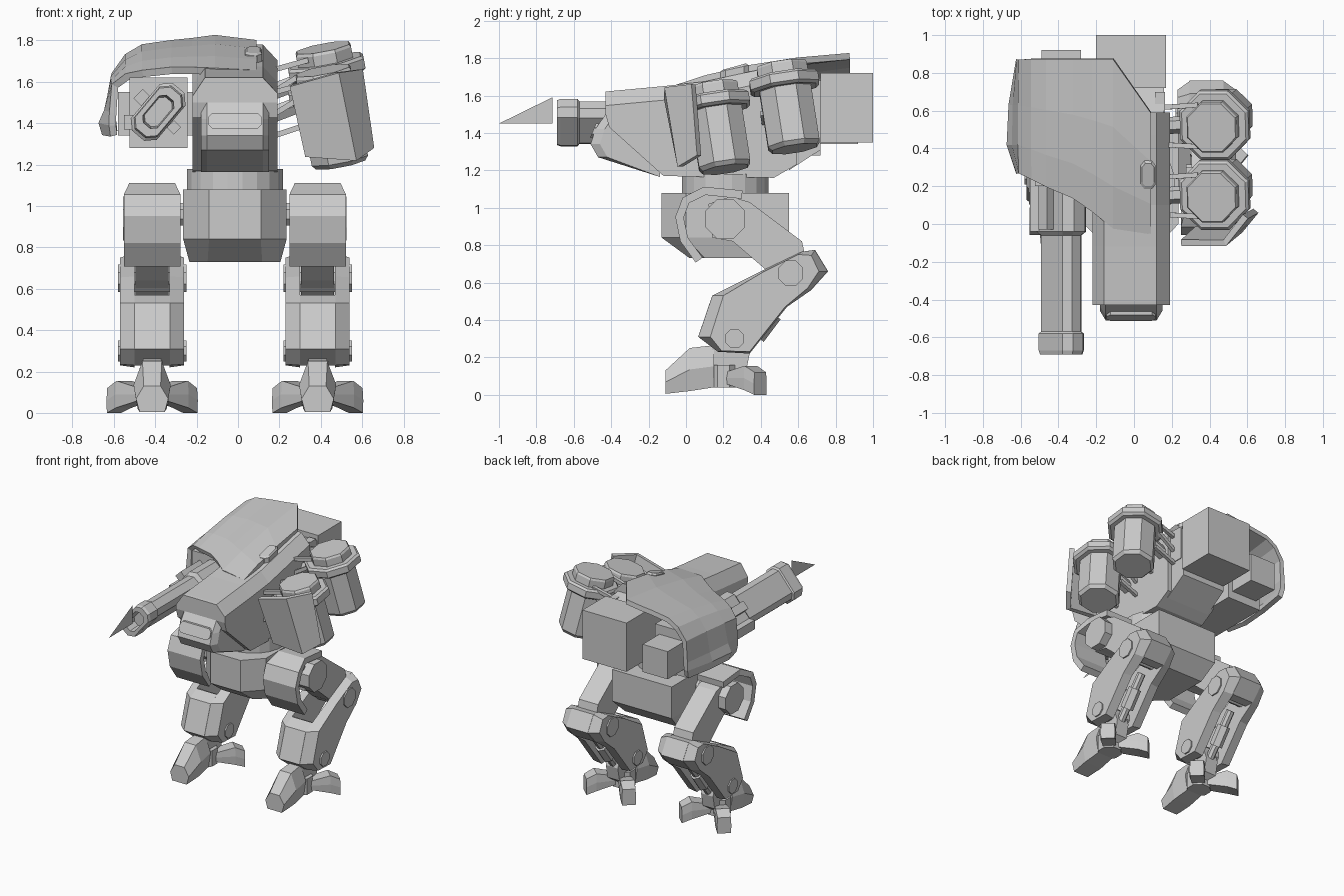
import bpy, bmesh, math
from mathutils import Vector

if "Cube" in bpy.data.objects:
    bpy.data.objects.remove(bpy.data.objects["Cube"])

C = -0.015  # symmetry plane of the walker


def mesh(name, verts, faces, thick=0):
    me = bpy.data.meshes.new(name)
    me.from_pydata([tuple(v) for v in verts], [], faces)
    bm = bmesh.new()
    bm.from_mesh(me)
    bmesh.ops.recalc_face_normals(bm, faces=bm.faces)
    bm.to_mesh(me)
    bm.free()
    ob = bpy.data.objects.new(name, me)
    bpy.context.collection.objects.link(ob)
    if thick:
        m = ob.modifiers.new("thickness", 'SOLIDIFY')
        m.thickness, m.offset = thick, 0
    return ob


def loft(name, rings):
    n, k = len(rings[0]), len(rings)
    faces = [(r*n+i, r*n+(i+1) % n, (r+1)*n+(i+1) % n, (r+1)*n+i)
             for r in range(k-1) for i in range(n)]
    faces += [tuple(range(n)), tuple(range((k-1)*n, k*n))]
    return mesh(name, [v for r in rings for v in r], faces)


def sheet(name, rows, thick):
    n = len(rows[0])
    faces = [(r*n+i, r*n+i+1, (r+1)*n+i+1, (r+1)*n+i)
             for r in range(len(rows)-1) for i in range(n-1)]
    return mesh(name, [v for r in rows for v in r], faces, thick)


def prism(name, prof, x0, x1):
    return loft(name, [[(x, y, z) for y, z in prof] for x in (x0, x1)])


def box(name, x0, x1, y0, y1, z0, z1):
    return prism(name, [(y0, z0), (y1, z0), (y1, z1), (y0, z1)], x0, x1)


def lathe(name, p0, p1, prof, n=8):
    """prof holds (distance fraction along p0-p1, radius)."""
    p0, p1 = Vector(p0), Vector(p1)
    d = (p1 - p0).normalized()
    ref = Vector((0, 1, 0)) if abs(d.y) < 0.8 else Vector((0, 0, 1))
    u = d.cross(ref).normalized()
    v = d.cross(u)
    return loft(name, [[p0.lerp(p1, t) + r*(u*math.cos(a) + v*math.sin(a))
                        for a in ((i+.5)*2*math.pi/n for i in range(n))] for t, r in prof])


def rod(name, p0, p1, r, n=8):
    return lathe(name, p0, p1, [(0, r), (1, r)], n)


def toe(name, cx, cy, ang, stations, low, top):
    """Six-sided toe along direction ang; stations: (distance, z low, z high, half width)."""
    dx, dy = math.cos(ang), math.sin(ang)
    rings = []
    for r, a, b, w in stations:
        m = a+(b-a)*.5
        sec = [(-low*w, a), (low*w, a), (w, m), (top*w, b), (-top*w, b), (-w, m)]
        rings.append([(cx+r*dx-s*dy, cy+r*dy+s*dx, z) for s, z in sec])
    loft(name, rings)


# Main hull: (y, bottom z, top z) sections
def hull_ring(y, zb, zt):
    return [(-.22, y, zb), (-.22, y, zt-.09), (-.16, y, zt),
            (.12, y, zt), (.19, y, zt-.075), (.19, y, zb)]


loft("hull", [hull_ring(*s) for s in ((-.43, 1.5, 1.62), (-.41, 1.43, 1.623), (-.12, 1.17, 1.65),
              (.1, 1.165, 1.675), (.47, 1.16, 1.755), (.59, 1.23, 1.78))])
prism("hull_rear", [(.55, 1.2), (.72, 1.31), (.72, 1.68), (.55, 1.72)], -.2, .16)
box("rear_pack", -.2, .17, .72, 1.0, 1.35, 1.72)

# Cockpit nose, window
nose = [(-.38, 1.54), (-.43, 1.5), (-.485, 1.42), (-.51, 1.34), (-.47, 1.27), (-.14, 1.165), (-.1, 1.5)]
loft("nose", [[(C+x, y+(.05 if inset and y < -.3 else 0), z) for y, z in nose]
              for x, inset in ((-.165, 1), (-.135, 0), (.135, 0), (.165, 1))])
win = [(-.13, 1.395), (-.11, 1.375), (.11, 1.375), (.13, 1.395), (.13, 1.43),
       (.11, 1.45), (-.11, 1.45), (-.13, 1.43)]
loft("cockpit_window", [[(C+x, -.515+(z-1.36)*.42+o, z) for x, z in win] for o in (-.004, .04)])
hatch = [(-.02, -.075), (.02, -.075), (.04, -.05), (.04, .05), (.02, .075), (-.02, .075), (-.04, .05), (-.04, -.05)]
loft("roof_hatch", [[(.075+x*k, .26+y*k, 1.685+y*.22+h) for x, y in hatch]
                    for h, k in ((-.02, 1), (.06, 1), (.07, .8))])

# Shoulder shell sweeping over the gun: (x, front y, front z, rear y, rear z, side bulge)
cols = [(.09, -.05, 1.64, .59, 1.785, 0), (-.11, -.02, 1.65, .875, 1.81, 0), (-.22, .07, 1.655, .875, 1.795, 0),
        (-.32, .14, 1.655, .875, 1.785, 0), (-.46, .2, 1.64, .875, 1.765, 0),
        (-.535, .24, 1.625, .875, 1.72, 0), (-.595, .27, 1.58, .87, 1.635, .005),
        (-.605, .27, 1.45, .87, 1.48, .025), (-.607, .27, 1.39, .87, 1.42, .05), (-.6, .28, 1.34, .85, 1.36, .04)]
sheet("shoulder_shell", [[(x, yf, zf), (x-b, yf+(yr-yf)*.25, zf+(zr-zf)*.36),
                          (x-b*.8, yf+(yr-yf)*.6, zf+(zr-zf)*.72), (x, yr, zr)]
                         for x, yf, zf, yr, zr, b in cols], .035)

# Gun mount and barrel with a slanted long octagonal section
box("gun_mount", -.525, -.245, .2, .72, 1.28, 1.62)
box("gun_breech", -.49, -.28, .7, .92, 1.34, 1.55)
box("gun_axle", -.58, -.2, .32, .56, 1.34, 1.55)


def slot(y, k):
    ca, sa = math.cos(math.radians(50)), math.sin(math.radians(50))
    sec = [(.14, .035), (.1, .075), (-.1, .075), (-.14, .035),
           (-.14, -.035), (-.1, -.075), (.1, -.075), (.14, -.035)]
    return [(-.385+k*(a*ca-b*sa), y, 1.455+k*(a*sa+b*ca)) for a, b in sec]


loft("gun_barrel", [slot(y, k) for y, k in ((.22, 1.08), (-.04, 1.08), (-.06, .88), (-.57, .88),
     (-.58, .98), (-.67, .98), (-.69, .92), (-.69, .62), (-.6, .55))])
for i, (x, z) in enumerate(((-.46, 1.52), (-.31, 1.38))):
    sx = .035 if i else .045
    loft("gun_lug", [[(x-sx, y, z), (x, y, z-sx), (x+sx, y, z), (x, y, z+sx)] for y in (-.03, .2)])
box("gun_side_block", -.55, -.5, -.04, .25, 1.37, 1.44)
mesh("muzzle_blade", [(-.385, -1, 1.45), (-.385, -.715, 1.59), (-.385, -.715, 1.45)], [(0, 1, 2)])

# Right-hand launcher pods with collars and struts
for name, y, z in (("front", .14, 1.655), ("rear", .51, 1.765)):
    top, bot = (.41, y, z), (.495, y+.07, z-.45)
    lathe(name+"_pod", top, bot, [(0, .138), (.03, .146), (.2, .146), (.24, .15), (.95, .15), (1, .13)])
    lathe(name+"_pod_collar", top, bot, [(.14, .185), (.17, .2), (.27, .2), (.3, .18)])
    for dy in (-.1, .12):
        for za, zb in ((-.05, -.1), (-.16, -.15), (-.26, -.3)):
            rod(name+"_pod_strut", (.16, y+dy*.9, z+za-.06), (.34, y+dy, z+zb+.04), .018, 4)
    rod(name+"_pod_arm", (.15, y+.01, z-.22), (.36, y+.02, z-.14), .045, 6)
sheet("pod_shield", [[(.25, -.1, 1.58), (.325, -.03, 1.24)], [(.48, -.1, 1.645), (.565, -.03, 1.22)],
                     [(.59, .04, 1.66), (.645, .07, 1.28)]], .035)
box("side_bracket", .11, .165, .58, .7, 1.45, 1.7)

# Waist ring and pelvis
rod("waist_ring", (C, .21, 1.07), (C, .21, 1.18), .235, 20)


def pelvis_ring(z, yf, yc, w, k, yb):
    return [(C+x, y, z) for x, y in ((-w*k, yf), (w*k, yf), (w, yc), (w, yb), (-w, yb), (-w, yc))]


loft("pelvis", [pelvis_ring(1.08, -.13, .0, .25, .5, .55), pelvis_ring(.84, -.13, .0, .25, .5, .55),
                pelvis_ring(.73, .02, .1, .22, .6, .44)])

# Legs
shield = [(.3, 1.07), (.1, 1.09), (.0, 1.04), (-.035, .95), (-.01, .83), (.07, .72)]
thigh = [(.12, 1.02), (.24, 1.06), (.34, 1.03), (.62, .82), (.66, .64),
         (.56, .57), (.46, .64), (.25, .82), (.14, .84)]
shin = [(.62, .765), (.69, .775), (.76, .66), (.67, .56), (.54, .47), (.34, .22),
        (.17, .23), (.065, .31), (.14, .53), (.4, .66)]
shin_in = [(.6, .75), (.67, .745), (.71, .66), (.65, .57), (.53, .47), (.34, .23),
           (.19, .235), (.13, .31), (.2, .53), (.41, .655)]
plate = [(.22, .57), (.14, .53), (.065, .31), (.17, .23), (.22, .25), (.14, .33), (.2, .49), (.28, .54)]
knee = [(.63, .765), (.69, .775), (.76, .66), (.67, .56), (.6, .56)]
for s, side in ((-1, "left"), (1, "right")):
    def X(v):
        return C + s*v

    def part(name, prof, a, b):
        prism(f"{side}_{name}", prof, X(a), X(b))

    def disc(name, y, z, r, a, b, n=8):
        rod(f"{side}_{name}", (X(a), y, z), (X(b), y, z), r, n)

    # hip and thigh
    sheet(side+"_hip_shield", [[(X(.4+w*k), y, z) for w in (-1, 1)]
                               for (y, z), k in zip(shield, (.11, .11, .137, .137, .137, .137))], .045)
    part("thigh", thigh, .32, .48)
    disc("hip_joint", .21, .94, .115, .29, .54)
    disc("hip_axle", .21, .96, .06, .2, .32)
    # forked shin: chamfered side plates, front plate and knee back
    for o, i in ((.245, .315), (.555, .485)):
        loft(side+"_shin_plate", [[(X(o), y, z) for y, z in shin_in], [(X(i), y, z) for y, z in shin]])
    part("shin_front", plate, .314, .486)
    part("knee_back", knee, .31, .49)
    disc("knee_joint", .56, .65, .072, .235, .565)
    disc("ankle_joint", .26, .3, .055, .235, .565)
    rod(side+"_calf_piston", (X(.4), .54, .52), (X(.4), .3, .22), .03)
    rod(side+"_calf_sleeve", (X(.4), .47, .43), (X(.4), .38, .31), .045, 6)
    # foot
    part("ankle_block", [(.14, .25), (.2, .33), (.3, .33), (.34, .22), (.32, .12), (.22, .04), (.14, .04)], .35, .45)
    rod(side+"_foot_hub", (X(.4), .2, .04), (X(.4), .2, .16), .085)
    toe(side+"_front_toe", X(.4), .2, -math.pi/2,
        [(.05, .04, .265, .08), (.18, .02, .25, .09), (.31, .005, .13, .078)], .78, .52)
    for t in (-1, 1):
        toe(side+"_rear_toe", X(.4), .2, math.pi/2 - t*math.radians(43),
            [(.05, .06, .12, .045), (.2, .025, .155, .055), (.27, 0, .12, .05)], .95, .9)
